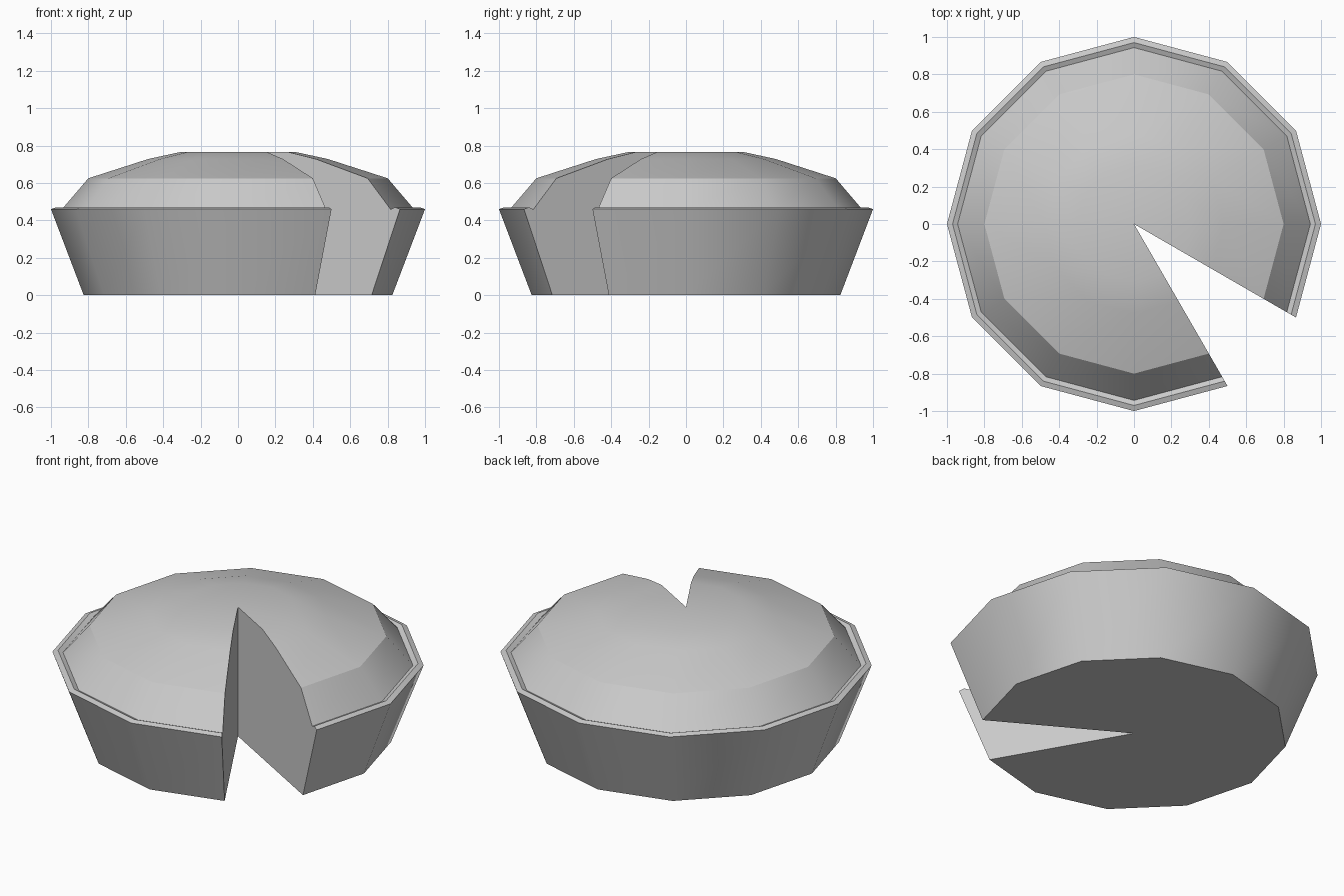
import bpy, bmesh
from math import sin, cos, radians

if "Cube" in bpy.data.objects:
    bpy.data.objects.remove(bpy.data.objects["Cube"])

# Cross-section of the pie: base, sloped crust, rim groove, domed lid
bottom, apex = (0, 0), (0, 0.765)
profile = [(0.825, 0), (1.0, 0.46), (0.97, 0.47), (0.943, 0.458),
           (0.8, 0.625), (0.48, 0.728), (0.31, 0.765)]

bm = bmesh.new()
v_bottom = bm.verts.new((0, 0, bottom[1]))
v_apex = bm.verts.new((0, 0, apex[1]))

# Eleven of twelve slices, the front right one is missing
columns = []
for i in range(12):
    a = radians(-30 + 30 * i)
    columns.append([bm.verts.new((r * cos(a), r * sin(a), z)) for r, z in profile])

for c, d in zip(columns, columns[1:]):
    bm.faces.new((v_bottom, d[0], c[0]))
    for j in range(len(profile) - 1):
        bm.faces.new((c[j], d[j], d[j + 1], c[j + 1]))
    bm.faces.new((c[-1], d[-1], v_apex))

# Cut walls on both sides of the missing slice
bm.faces.new([v_bottom] + columns[0] + [v_apex])
bm.faces.new([v_apex] + columns[-1][::-1] + [v_bottom])
bmesh.ops.recalc_face_normals(bm, faces=bm.faces)

mesh = bpy.data.meshes.new("pie")
bm.to_mesh(mesh)
bm.free()
pie = bpy.data.objects.new("pie", mesh)
bpy.context.collection.objects.link(pie)

# Smooth wall and lid, crisp rim and cuts
bpy.context.view_layer.objects.active = pie
pie.select_set(True)
bpy.ops.object.shade_smooth_by_angle(angle=radians(29))
